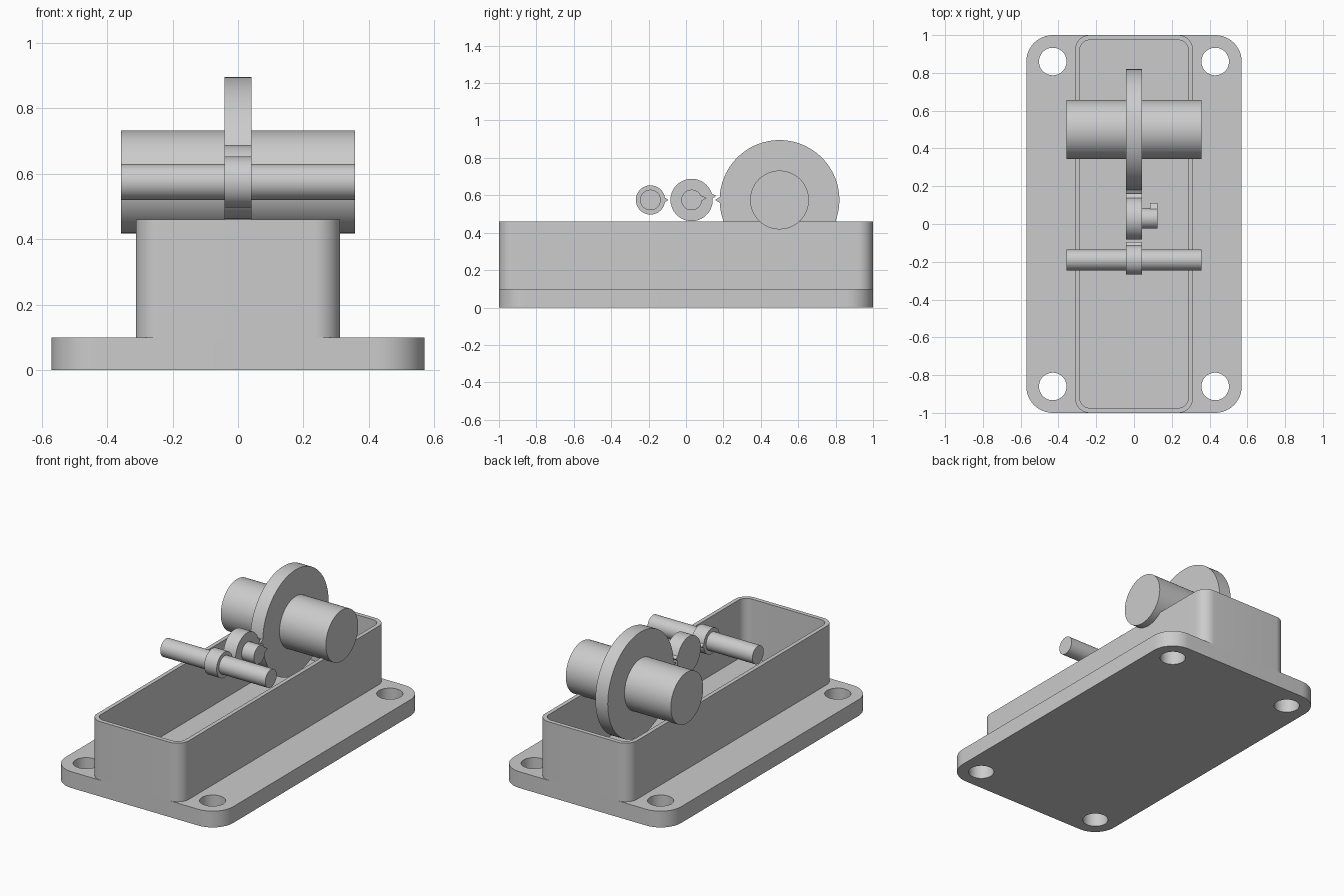
import bpy, bmesh, math
from mathutils import Matrix, Vector

if "Cube" in bpy.data.objects:
    bpy.data.objects.remove(bpy.data.objects["Cube"], do_unlink=True)

grey = bpy.data.materials.new("light grey")
grey.use_nodes = True
grey.diffuse_color = (0.6, 0.6, 0.6, 1)
grey.node_tree.nodes["Principled BSDF"].inputs["Base Color"].default_value = grey.diffuse_color


def circle(cx, cy, r, n=64):
    return [(cx + r * math.cos(math.tau * i / n), cy + r * math.sin(math.tau * i / n))
            for i in range(n)]


def rounded_rect(hx, hy, r, steps=12):
    """Outline of a centred rectangle with rounded corners."""
    pts = []
    for k, (sx, sy) in enumerate([(1, 1), (-1, 1), (-1, -1), (1, -1)]):
        for i in range(steps + 1):
            a = (k + i / steps) * math.pi / 2
            pts.append((sx * (hx - r) + r * math.cos(a), sy * (hy - r) + r * math.sin(a)))
    return pts


def toothed_circle(cy, cz, r, angle, half, height, n=96):
    """Circle with a single pointed tooth at the given angle."""
    polar = [(half, r), (0, r + height), (-half, r)]
    for i in range(n):
        a = -math.pi + math.tau * i / n
        if abs(a) > half * 1.05:
            polar.append((a, r))
    polar.sort()
    return [(cy + q * math.cos(a + angle), cz + q * math.sin(a + angle)) for a, q in polar]


def prism(name, loops, lo, hi, axis="z"):
    """Fill the outline (further loops are holes) and extrude it from lo to hi."""
    bm = bmesh.new()
    for loop in loops:
        vs = [bm.verts.new((p[0], p[1], lo)) for p in loop]
        for a, b in zip(vs, vs[1:] + vs[:1]):
            bm.edges.new((a, b))
    if len(loops) == 1:
        bm.faces.new(list(bm.verts))
    else:
        bmesh.ops.triangle_fill(bm, edges=bm.edges[:], use_beauty=True, use_dissolve=False)
    ext = bmesh.ops.extrude_face_region(bm, geom=bm.faces[:], use_keep_orig=True)
    moved = [g for g in ext["geom"] if isinstance(g, bmesh.types.BMVert)]
    bmesh.ops.translate(bm, verts=moved, vec=Vector((0, 0, hi - lo)))
    if axis == "x":  # outline (u, v, w) becomes y, z, x
        bm.transform(Matrix(((0, 0, 1, 0), (1, 0, 0, 0), (0, 1, 0, 0), (0, 0, 0, 1))))
    bmesh.ops.recalc_face_normals(bm, faces=bm.faces[:])
    mesh = bpy.data.meshes.new(name)
    bm.to_mesh(mesh)
    bm.free()
    mesh.materials.append(grey)
    obj = bpy.data.objects.new(name, mesh)
    bpy.context.collection.objects.link(obj)
    bpy.ops.object.select_all(action="DESELECT")
    obj.select_set(True)
    bpy.context.view_layer.objects.active = obj
    bpy.ops.object.shade_smooth_by_angle(angle=math.radians(25))
    return obj


# Mounting plate with four screw holes
holes = [circle(sx * 0.43, sy * 0.86, 0.073, 48) for sx in (-1, 1) for sy in (-1, 1)]
prism("mounting_plate", [rounded_rect(0.57, 1, 0.14)] + holes, 0, 0.1)

# Open box walls standing on the plate
prism("box_walls", [rounded_rect(0.312, 1, 0.078), rounded_rect(0.287, 0.974, 0.053)], 0.1, 0.46)

# Wheels and shafts along the x axis
AXLE_Z = 0.575
WHEEL = 0.042
SHAFT = 0.357


def wheel(name, y, r, angle, tooth_width, tooth_height):
    outline = toothed_circle(y, AXLE_Z, r, math.radians(angle), tooth_width / r / 2, tooth_height)
    prism(name, [outline], -WHEEL, WHEEL, "x")


wheel("large_wheel", 0.5, 0.32, 180, 0.03, 0.025)
prism("large_shaft", [circle(0.5, AXLE_Z, 0.157, 96)], -SHAFT, SHAFT, "x")

wheel("middle_wheel", 0.03, 0.113, 10, 0.025, 0.02)
prism("middle_stub", [circle(0.03, AXLE_Z, 0.055)], 0, 0.125, "x")
prism("stub_key", [[(0.075, 0.565), (0.11, 0.585), (0.075, 0.602)]], 0.085, 0.125, "x")

wheel("small_wheel", -0.19, 0.078, 0, 0.025, 0.018)
prism("small_shaft", [circle(-0.19, AXLE_Z, 0.055)], -SHAFT, SHAFT, "x")
